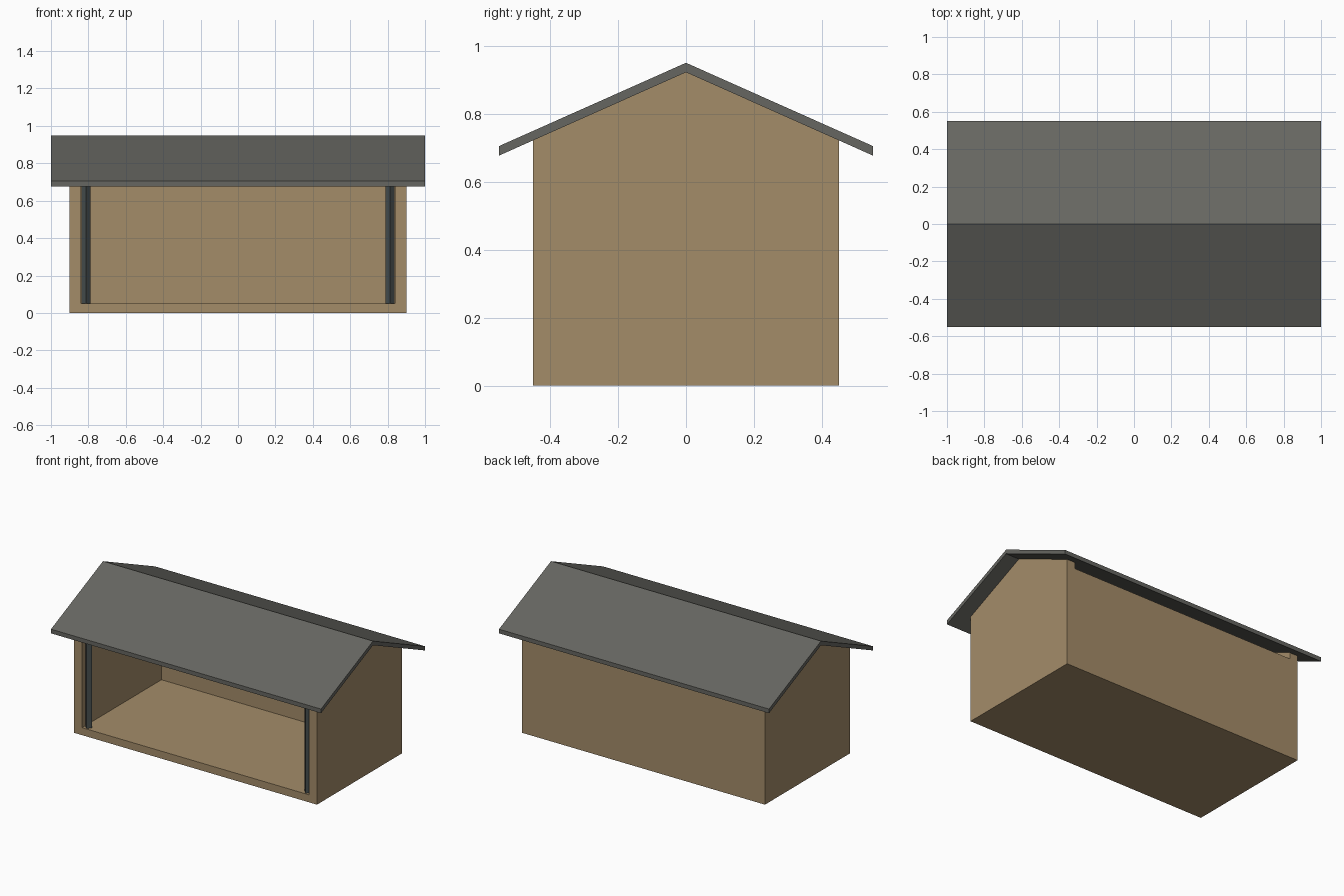
import bpy, bmesh, math
from mathutils import Matrix

if "Cube" in bpy.data.objects:
    bpy.data.objects.remove(bpy.data.objects["Cube"])


def material(name, rgb):
    # sRGB 0-255 to linear
    m = bpy.data.materials.new(name)
    m.diffuse_color = [((c / 255 + 0.055) / 1.055) ** 2.4 for c in rgb] + [1]
    m.use_nodes = True
    m.node_tree.nodes["Principled BSDF"].inputs["Base Color"].default_value = m.diffuse_color
    return m


wood = material("tan wood", (164, 140, 105))
slate = material("dark grey roof", (102, 102, 97))
iron = material("dark post", (74, 81, 81))


def finish(name, bm, mat):
    bmesh.ops.recalc_face_normals(bm, faces=bm.faces)
    me = bpy.data.meshes.new(name)
    bm.to_mesh(me)
    bm.free()
    me.materials.append(mat)
    ob = bpy.data.objects.new(name, me)
    bpy.context.collection.objects.link(ob)
    return ob


def extrude_x(name, profile, x0, x1, mat):
    # extrude a (y, z) profile from x0 to x1
    bm = bmesh.new()
    face = bm.faces.new([bm.verts.new((x0, y, z)) for y, z in profile])
    new = bmesh.ops.extrude_face_region(bm, geom=[face])["geom"]
    bmesh.ops.translate(bm, vec=(x1 - x0, 0, 0),
                        verts=[v for v in new if isinstance(v, bmesh.types.BMVert)])
    return finish(name, bm, mat)


def rect(y0, y1, z0, z1):
    return [(y0, z0), (y1, z0), (y1, z1), (y0, z1)]


W, T, D = 0.9, 0.06, 0.45   # half width, wall thickness, half depth

# floor slab and lower back wall (leaves a slot below the eave)
extrude_x("floor", rect(-D, D - T, 0, 0.05), -W + T, W - T, wood)
extrude_x("back_wall", rect(D - T, D, 0, 0.68), -W + T, W - T, wood)

# gable end walls and front corner posts
gable = [(-D, 0), (D, 0), (D, 0.722), (0, 0.922), (-D, 0.722)]
for side, s in (("left", -1), ("right", 1)):
    extrude_x(side + "_gable_wall", gable, s * (W - T), s * W, wood)
    bm = bmesh.new()
    bmesh.ops.create_cone(bm, cap_ends=True, segments=4, radius1=0.024,
                          radius2=0.024, depth=0.68,
                          matrix=Matrix.Translation((s * 0.812, -0.42, 0.39)))
    finish(side + "_front_post", bm, iron)

# pitched roof with overhang
extrude_x("roof", [(-0.55, 0.677), (0, 0.922), (0.55, 0.677),
                   (0.55, 0.705), (0, 0.95), (-0.55, 0.705)], -1, 1, slate)
